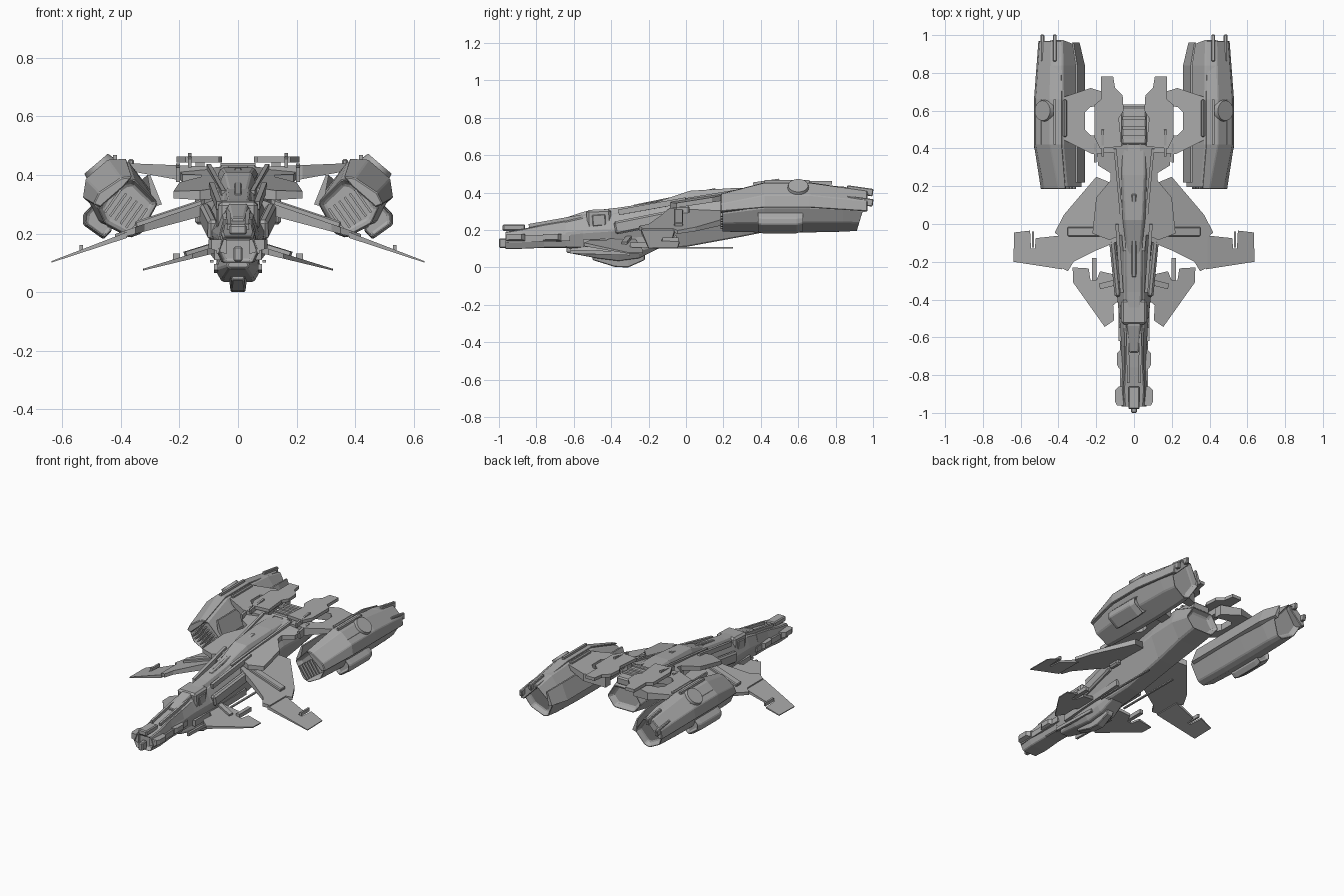
import bpy, bmesh, math
from mathutils import Vector

if "Cube" in bpy.data.objects:
    bpy.data.objects.remove(bpy.data.objects["Cube"], do_unlink=True)

GREY = (0.40, 0.40, 0.40, 1)
grey = bpy.data.materials.new("hull grey")
grey.use_nodes = True
grey.diffuse_color = GREY
grey.node_tree.nodes["Principled BSDF"].inputs["Base Color"].default_value = GREY


def finish(name, bm, mirror=True, bevel=0.0):
    """Turn a bmesh into an object, optionally mirrored across x."""
    bmesh.ops.recalc_face_normals(bm, faces=bm.faces)
    mesh = bpy.data.meshes.new(name)
    bm.to_mesh(mesh)
    bm.free()
    obj = bpy.data.objects.new(name, mesh)
    bpy.context.collection.objects.link(obj)
    mesh.materials.append(grey)
    if bevel:
        mod = obj.modifiers.new("chamfer", 'BEVEL')
        mod.width, mod.segments, mod.limit_method = bevel, 1, 'ANGLE'
    if mirror:
        mod = obj.modifiers.new("mirror", 'MIRROR')
        mod.use_mirror_merge = False
    return obj


def loft(name, rings, mirror=True, bevel=0.0, recess=None, rake=0.0):
    """Skin (y, [(x, z), ...]) cross-sections; cap both ends, raking the last one."""
    bm = bmesh.new()
    loops = [[bm.verts.new((x, y, z)) for x, z in ring] for y, ring in rings]
    for vert in loops[-1]:
        vert.co.y += rake * (vert.co.z - .4)
    count = len(loops[0])
    for a, b in zip(loops, loops[1:]):
        for i in range(count):
            j = (i + 1) % count
            bm.faces.new((a[i], a[j], b[j], b[i]))
    caps = [bm.faces.new(loops[0]), bm.faces.new(loops[-1])]
    if recess:
        bmesh.ops.recalc_face_normals(bm, faces=bm.faces)
        for cap in caps:
            bmesh.ops.inset_individual(bm, faces=[cap], thickness=recess, depth=-2 * recess)
    return finish(name, bm, mirror, bevel)


def hull(name, stations, bevel=0.0, recess=None):
    """Six-sided body from y, three heights and three half widths per station."""
    rings = []
    for y, low, mid, top, w_low, w_mid, w_top in stations:
        half = [(w_low, low), (w_mid, mid), (w_top, top)]
        rings.append((y, half + [(-x, z) for x, z in reversed(half)]))
    return loft(name, rings, False, bevel, recess)


def plate(name, outline, height, slope_x=0, slope_y=0, inner=0.02, outer=0.02):
    """Mirrored panel on a sloping plane, its thickness changing from inner to outer."""
    xs = [x for x, _ in outline]
    lo, hi = min(xs), max(xs)
    bm = bmesh.new()
    top, bottom = [], []
    for x, y in outline:
        z = height + slope_x * x + slope_y * y
        depth = inner + (outer - inner) * (x - lo) / (hi - lo)
        top.append(bm.verts.new((x, y, z)))
        bottom.append(bm.verts.new((x, y, z - depth)))
    bm.faces.new(top)
    bm.faces.new(bottom[::-1])
    for i in range(len(top)):
        j = (i + 1) % len(top)
        bm.faces.new((top[i], bottom[i], bottom[j], top[j]))
    return finish(name, bm)


def beam(name, start, end, width, height, mirror=True, bevel=0.0):
    """Rectangular bar between two points."""
    start, end = Vector(start), Vector(end)
    along = (end - start).normalized()
    side = along.cross(Vector((0, 0, 1))).normalized() * width / 2
    up = side.cross(along).normalized() * height / 2
    bm = bmesh.new()
    ends = [[bm.verts.new(p + side * a + up * b) for a, b in ((-1, -1), (1, -1), (1, 1), (-1, 1))]
            for p in (start, end)]
    for i in range(4):
        j = (i + 1) % 4
        bm.faces.new((ends[0][i], ends[0][j], ends[1][j], ends[1][i]))
    bm.faces.new(ends[0])
    bm.faces.new(ends[1])
    return finish(name, bm, mirror, bevel)


# Main fuselage, from the slim neck to the tail nozzle
hull("fuselage", [
    (-.82, .11, .16, .21, .04, .06, .04),
    (-.55, .10, .19, .27, .05, .075, .05),
    (-.40, .09, .20, .29, .06, .09, .05),
    (-.15, .10, .23, .34, .06, .11, .05),
    (0, .11, .26, .37, .055, .115, .06),
    (.3, .165, .31, .41, .06, .12, .08),
    (.5, .205, .31, .41, .07, .13, .09),
    (.64, .23, .29, .37, .07, .12, .07)], 0.008, 0.02)

# Belly pod with a narrow gun housing below it
hull("belly_pod", [
    (-.64, .08, .09, .11, .03, .04, .03),
    (-.48, .05, .08, .13, .05, .07, .06),
    (-.36, .035, .07, .14, .055, .075, .07),
    (-.25, .05, .09, .15, .05, .075, .07),
    (-.15, .10, .12, .16, .04, .06, .05)], 0.005)
hull("belly_gun", [
    (-.50, .04, .06, .08, .02, .025, .025),
    (-.38, .003, .04, .08, .025, .03, .03),
    (-.31, 0, .04, .08, .025, .03, .03),
    (-.22, .04, .06, .08, .02, .025, .025)], 0.004)
beam("belly_barrel", (.075, -.62, .085), (.075, -.3, .075), .015, .02)
beam("belly_skid", (.09, -.2, .105), (.09, .25, .105), .012, .008)

# Nose cannon cluster
hull("nose_block", [
    (-.97, .10, .14, .19, .05, .068, .05),
    (-.88, .10, .14, .205, .055, .074, .055),
    (-.76, .105, .15, .23, .05, .066, .05),
    (-.64, .105, .17, .25, .05, .072, .05)], 0.005, 0.012)
beam("nose_upper_barrel", (0, -.98, .213), (0, -.86, .213), .06, .034, False, .006)
beam("nose_tip", (0, -1, .13), (0, -.95, .13), .03, .05, False, .005)
beam("nose_ridge", (.03, -.84, .22), (.035, -.5, .28), .014, .025)
beam("nose_side_rail", (.068, -.96, .15), (.068, -.62, .16), .012, .035)
for number, (y, reach) in enumerate(((-.91, .1), (-.715, .09))):
    plate(f"nose_cheek_{number}",
          [(.04, y - .05), (reach - .01, y - .05), (reach, y - .03),
           (reach, y + .03), (reach - .02, y + .05), (.04, y + .05)], .18, inner=.05, outer=.03)

# Cockpit housing with framed side hatches
beam("cockpit_block", (0, -.53, .25), (0, -.40, .255), .135, .115, False, .012)
beam("cockpit_hatch", (.069, -.50, .25), (.069, -.43, .255), .01, .06, True, .004)
hull("canopy", [
    (-.68, .20, .23, .255, .03, .03, .02),
    (-.54, .22, .26, .30, .05, .05, .03),
    (-.36, .24, .28, .32, .06, .055, .035),
    (-.10, .30, .33, .36, .06, .055, .04)], 0.004)
beam("cockpit_side_duct", (.085, -.38, .21), (.115, -.08, .27), .035, .07, True, .01)
beam("shoulder_rail", (.065, -.36, .295), (.09, 0, .36), .018, .03)
beam("lower_side_rail", (.07, -.55, .13), (.085, -.05, .15), .02, .04)

# Stepped dorsal armour
plate("dorsal_armour",
      [(.03, .42), (.2, .41), (.19, .31), (.125, .27), (.125, .23), (.2, .14),
       (.22, -.05), (.13, -.085), (.05, -.05)], .37, -.08, .15, .04, .025)
hull("dorsal_spine", [
    (-.16, .30, .33, .35, .04, .04, .03),
    (.02, .34, .38, .41, .055, .06, .045),
    (.26, .38, .40, .425, .07, .07, .055),
    (.44, .39, .41, .425, .07, .07, .055)], 0.005)
beam("spine_ridge", (0, -.28, .325), (0, .16, .415), .025, .02, False, .004)
beam("dorsal_rail", (.05, -.14, .335), (.10, .4, .425), .015, .025)
beam("dorsal_tab", (.165, .36, .44), (.165, .5, .46), .012, .03)
beam("dorsal_outer_tab", (.205, .33, .40), (.205, .43, .415), .014, .05)
beam("tail_block", (0, .42, .41), (0, .62, .40), .13, .05, False, .008)
for number in range(3):
    y = .46 + .05 * number
    beam(f"tail_rib_{number}", (-.06, y, .435), (.06, y, .435), .018, .012, False)

# Flat tail fins over the engine deck
plate("tail_fin",
      [(.065, .41), (.18, .4), (.21, .46), (.21, .63), (.175, .66), (.175, .78),
       (.11, .78), (.10, .72), (.06, .68), (.055, .6), (.08, .56)], .463, inner=.02)
beam("tail_fin_support", (.13, .45, .43), (.13, .62, .43), .03, .05)

# Pylons to the engines, each with a cut-out at its root
plate("engine_pylon",
      [(.1, .68), (.23, .72), (.38, .67), (.38, .45), (.22, .37), (.1, .38),
       (.1, .46), (.23, .47), (.26, .5), (.26, .59), (.23, .62), (.1, .63)],
      .425, .04, 0, .065, .025)
beam("pylon_clamp", (.365, .46, .44), (.365, .66, .44), .02, .03, True, .006)

# Main drooping wings, inner and outer panels
plate("inner_wing",
      [(.08, .2), (.2, .25), (.37, .05), (.42, -.045), (.39, -.07), (.39, -.23), (.35, -.25),
       (.32, -.2), (.2, -.14), (.08, -.09)], .343, -.345, 0, .045, .018)
plate("outer_wing",
      [(.38, -.06), (.52, -.075), (.525, -.13), (.545, -.13), (.55, -.035),
       (.635, -.045), (.638, -.2), (.38, -.24)], .351, -.385, 0, .02, .005)
beam("wing_hinge", (.12, -.04, .305), (.35, -.04, .228), .05, .025, True, .005)
beam("wing_pivot", (.13, -.06, .28), (.13, .02, .28), .035, .1, True, .01)
beam("wing_flap_pin", (.535, -.125, .15), (.535, -.04, .15), .012, .022)

# Small forward wings
plate("canard",
      [(.05, -.28), (.18, -.25), (.2, -.3), (.23, -.3), (.24, -.235), (.325, -.23),
       (.322, -.31), (.155, -.545), (.105, -.51), (.11, -.43), (.05, -.38)],
      .18, -.31, 0, .025, .006)
beam("canard_hinge", (.21, -.3, .12), (.21, -.18, .12), .025, .025)
beam("canard_strut", (.06, -.30, .165), (.18, -.33, .128), .03, .02)

# Engine nacelles: a low intake face swelling into a faceted body with a raked tail
FRONT = [(.355, .385), (.39, .38), (.46, .33), (.48, .29),
         (.455, .235), (.37, .19), (.33, .205), (.275, .305)]
SECTION = [(.375, .447), (.44, .44), (.505, .38), (.515, .32),
           (.475, .24), (.37, .185), (.33, .20), (.27, .31)]


def scaled(points, k, drop=0.0):
    return [(.40 + (x - .40) * k, .32 + (z - .32) * k - drop) for x, z in points]


loft("nacelle", [(.19, FRONT), (.42, SECTION), (.64, SECTION), (.84, scaled(SECTION, .93, .005)),
                 (.98, scaled(SECTION, .8, .018))], True, .006, .018, .3)
SHELL_FRONT = [(.36, .395), (.40, .39), (.475, .34), (.495, .30), (.47, .29), (.39, .36)]
SHELL = [(.38, .455), (.445, .452), (.52, .387), (.53, .32), (.50, .32), (.40, .42)]
loft("nacelle_armour", [(.185, SHELL_FRONT), (.42, SHELL), (.66, SHELL),
                        (.97, scaled(SHELL, .82, .02))], True, .004)
INNER_EDGE = [(.30, .40), (.31, .40), (.29, .29), (.26, .30)]
loft("nacelle_inner_fairing", [(.22, INNER_EDGE), (.84, INNER_EDGE), (.96, scaled(INNER_EDGE, .8))])

# Intake slats, armour ribs and rear prongs
for number in range(6):
    x, z = .31 + .018 * number, .285 + .013 * number
    beam(f"intake_slat_{number}", (x, .225, z), (x + .055, .225, z - .078), .08, .008)
for number, (x, z) in enumerate(((.42, .43), (.485, .375))):
    beam(f"rear_prong_{number}", (x, .86, z - .01), (x, 1, z - .03), .02, .04, True, .004)
    beam(f"armour_rib_{number}", (x, .42, z + .03), (x, .66, z + .03), .014, .015)

# Lower outboard engine pod
pod = [(.46, .28), (.50, .295), (.53, .265), (.53, .23), (.46, .18), (.43, .21)]
loft("engine_pod", [(y, scaled(pod, k)) for y, k in (
    (.38, .94), (.41, 1), (.59, 1), (.63, .92))], True, .005, .01)

# Round access cover on each nacelle
bm = bmesh.new()
bmesh.ops.create_cone(bm, cap_ends=True, segments=32, radius1=.06, radius2=.053, depth=.03)
facing = Vector((.65, 0, .76))
bmesh.ops.rotate(bm, verts=bm.verts, matrix=facing.to_track_quat('Z', 'Y').to_matrix())
bmesh.ops.translate(bm, verts=bm.verts, vec=Vector((.475, .6, .427)))
cover = finish("round_cover", bm)
bpy.context.view_layer.objects.active = cover
cover.select_set(True)
bpy.ops.object.shade_smooth_by_angle(angle=math.radians(30))
